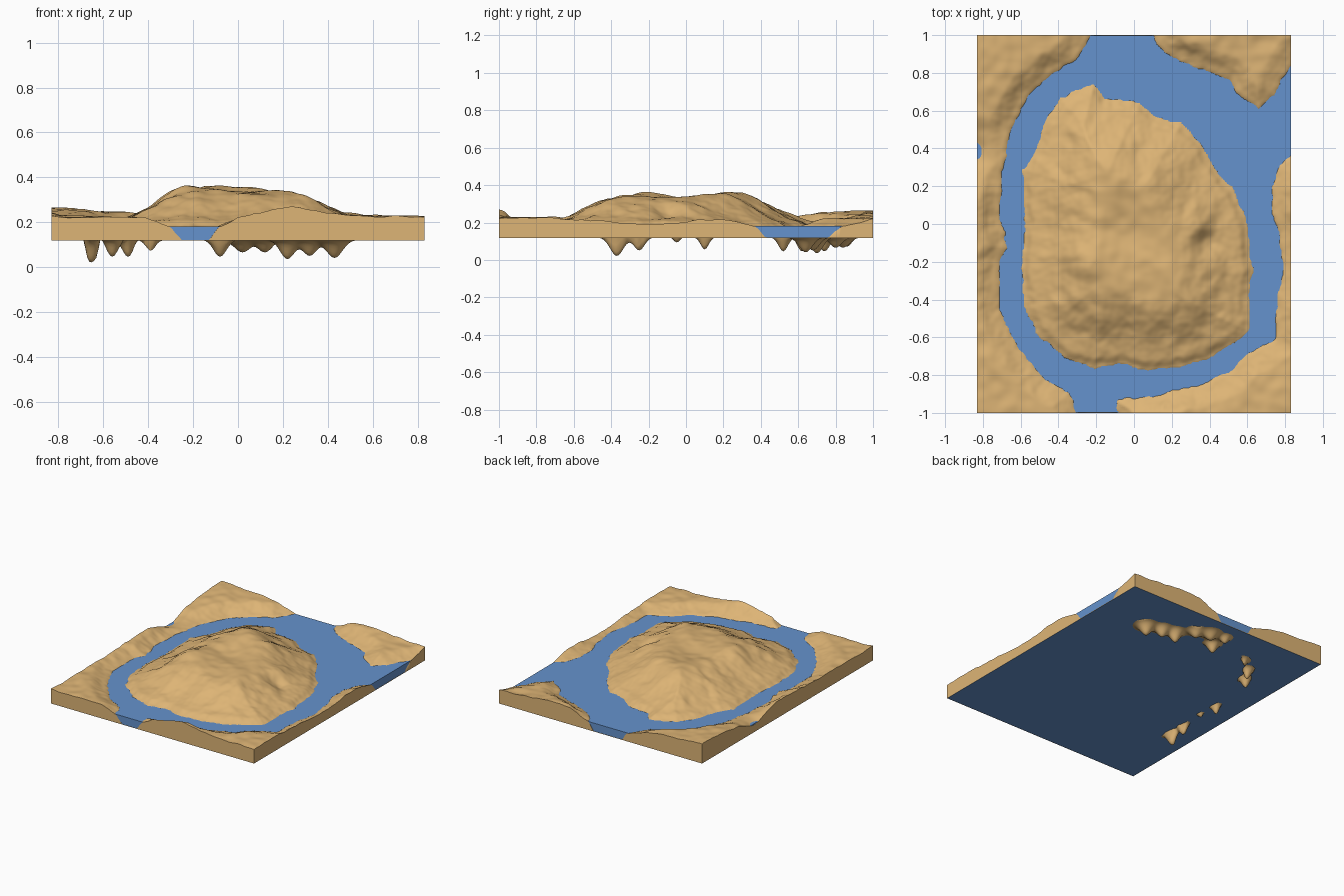
import bpy, bmesh, math
from mathutils import Vector, noise

if "Cube" in bpy.data.objects:
    bpy.data.objects.remove(bpy.data.objects["Cube"])

X, Y = 0.832, 1.0            # half extents
BASE, SEA = 0.118, 0.18      # slab underside and water level
NX, NY = 166, 200

# Shorelines: central island and three outer banks
ISLAND = [(-.21, .75), (-.15, .67), (.03, .65), (.12, .57), (.25, .54), (.34, .45), (.43, .3),
          (.53, .18), (.6, .02), (.63, -.24), (.61, -.37), (.61, -.57), (.43, -.7), (.3, -.75),
          (.06, -.78), (-.08, -.74), (-.21, -.77), (-.37, -.71), (-.52, -.58), (-.58, -.45),
          (-.6, -.24), (-.58, 0), (-.59, .29), (-.52, .39), (-.47, .55), (-.39, .67)]
WEST = [(-.22, 1), (-.31, .87), (-.42, .8), (-.55, .69), (-.65, .5), (-.69, .3), (-.71, .05),
        (-.67, -.13), (-.71, -.2), (-.71, -.45), (-.61, -.66), (-.47, -.82), (-.34, -.89),
        (-.3, -1), (-.3, -1.4), (-1.3, -1.4), (-1.3, 1.4), (-.15, 1.4)]
SOUTH_EAST = [(-.08, -1), (-.1, -.93), (.08, -.91), (.35, -.85), (.51, -.78), (.59, -.69),
              (.75, -.61), (.75, -.45), (.79, -.24), (.77, -.08), (.73, .05), (.73, .21),
              (.77, .31), (.84, .38), (1.3, .42), (1.3, -1.4), (-.08, -1.4)]
NORTH_EAST = [(.1, 1), (.16, .9), (.35, .82), (.51, .76), (.54, .69), (.66, .61), (.75, .69),
              (.83, .84), (1.2, 1.4), (.1, 1.4)]

# Hills and hollows: x, y, radius, height
ISLAND_HILLS = [(-.26, -.2, .12, .035), (-.12, .3, .16, .03), (.15, .2, .15, .02),
                (.4, -.1, .08, -.045), (0, -.05, .1, -.015), (.33, -.02, .05, .02)]
BANK_HILLS = [(-.8, .95, .3, .04), (.2, -1, .2, .045), (.75, -.1, .3, -.015),
              (-.85, .37, .12, -.055), (-.78, 0, .25, .015), (.4, 1, .2, .025)]
# Deep pools that poke out below the slab
POOLS = [(.43, .64, .05, .08), (.32, .68, .045, .07), (.22, .7, .045, .085), (.12, .8, .045, .055),
         (.02, .84, .05, .055), (-.09, .86, .035, .05), (-.08, .74, .04, .075), (-.38, .7, .035, .065),
         (-.49, .62, .035, .075), (-.56, .52, .035, .075), (-.65, .1, .03, .065),
         (-.64, -.05, .022, .03), (-.65, -.25, .04, .07), (-.655, -.37, .05, .1)]


def signed_distance(x, y, poly):
    """Positive inside the outline."""
    best, inside = 9.0, False
    ax, ay = poly[-1]
    for bx, by in poly:
        dx, dy = bx - ax, by - ay
        t = max(0, min(1, ((x - ax) * dx + (y - ay) * dy) / (dx * dx + dy * dy)))
        best = min(best, (x - ax - t * dx) ** 2 + (y - ay - t * dy) ** 2)
        if (ay > y) != (by > y) and x < ax + (y - ay) * dx / dy:
            inside = not inside
        ax, ay = bx, by
    return math.sqrt(best) * (1 if inside else -1)


def smooth(t):
    t = max(0, min(1, t))
    return t * t * (3 - 2 * t)


def bumps(x, y, items):
    return sum(h * math.exp(-((x - a) ** 2 + (y - b) ** 2) / (r * r)) for a, b, r, h in items)


def rough(x, y, f, seed=0):
    return noise.noise(Vector((x * f, y * f, seed)))


def height(x, y):
    jag = .012 * rough(x, y, 14, 3) + .006 * rough(x, y, 32, 5)
    isl = signed_distance(x, y, ISLAND) + jag
    bank = max(signed_distance(x, y, p) for p in (WEST, SOUTH_EAST, NORTH_EAST)) + jag
    if isl > 0:
        k = smooth(isl / .15)
        h = .02 * smooth(isl / .06) + .135 * smooth(isl / .42) + k * bumps(x, y, ISLAND_HILLS)
        return SEA + h + k * (.012 * rough(x, y, 6) + .006 * rough(x, y, 15, 1))
    if bank > 0:
        h = .038 + bumps(x, y, BANK_HILLS) + .012 * rough(x, y, 5, 2) + .006 * rough(x, y, 15, 1)
        return SEA + smooth(bank / .13) * h + .006 * smooth(bank / .02)
    d = -max(isl, bank)
    bed = SEA - (SEA - BASE - .003) * min(1, d / .04)
    return max(.004, bed - bumps(x, y, POOLS) * smooth(d / .05))


def finish(bm, name, color):
    bmesh.ops.recalc_face_normals(bm, faces=bm.faces)
    me = bpy.data.meshes.new(name)
    bm.to_mesh(me)
    bm.free()
    ob = bpy.data.objects.new(name, me)
    bpy.context.collection.objects.link(ob)
    mat = bpy.data.materials.new(name + "_color")
    mat.diffuse_color = color
    mat.use_nodes = True
    mat.node_tree.nodes["Principled BSDF"].inputs["Base Color"].default_value = mat.diffuse_color
    me.materials.append(mat)
    bpy.context.view_layer.objects.active = ob
    ob.select_set(True)
    bpy.ops.object.shade_smooth_by_angle(angle=math.radians(50))
    ob.select_set(False)
    return ob


# Terrain: displaced grid with a skirt down to the slab underside
bm = bmesh.new()
grid = [[bm.verts.new((x, y, height(x, y)))
         for x in (X * (2 * i / NX - 1) for i in range(NX + 1))]
        for y in (Y * (2 * j / NY - 1) for j in range(NY + 1))]
for r0, r1 in zip(grid, grid[1:]):
    for i in range(NX):
        bm.faces.new((r0[i], r0[i + 1], r1[i + 1], r1[i]))
rim = [e for e in bm.edges if e.is_boundary]
skirt = bmesh.ops.extrude_edge_only(bm, edges=rim)["geom"]
for v in skirt:
    if isinstance(v, bmesh.types.BMVert):
        v.co.z = BASE
finish(bm, "terrain", (.73, .46, .18, 1))

# Water slab
bm = bmesh.new()
bmesh.ops.create_cube(bm, size=1)
for v in bm.verts:
    v.co = (v.co.x * 2 * (X - .001), v.co.y * 2 * (Y - .001), SEA if v.co.z > 0 else BASE)
finish(bm, "water", (.13, .29, .61, 1))
